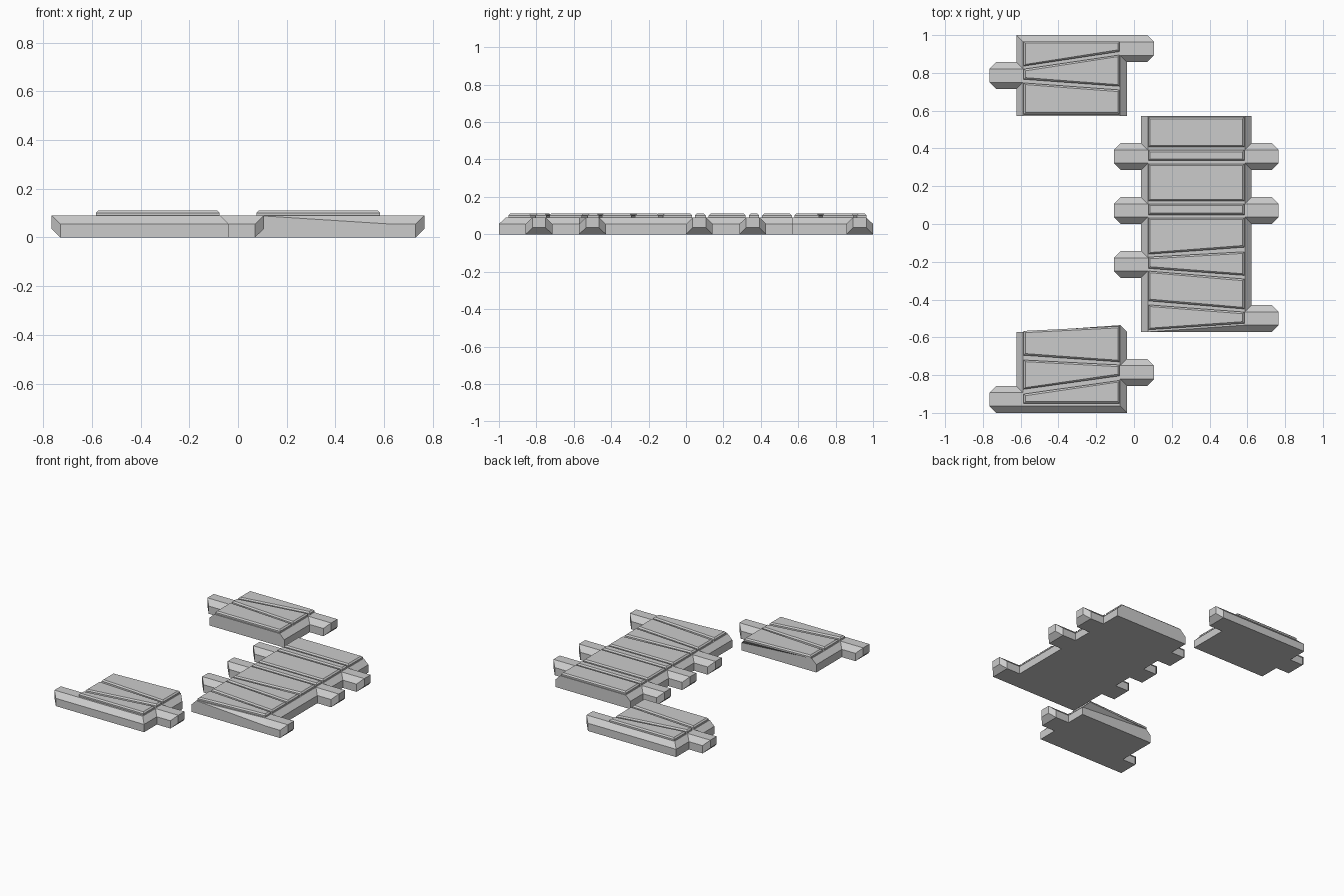
import bpy, bmesh

if "Cube" in bpy.data.objects:
    bpy.data.objects.remove(bpy.data.objects["Cube"])

C = 0.036          # chamfer size
U = 1 / 7          # tab pitch
Z_MID, Z_TOP = 0.055, 0.09


def finish(name, bm):
    bmesh.ops.recalc_face_normals(bm, faces=bm.faces)
    big = [f for f in bm.faces if len(f.verts) > 3]
    bmesh.ops.triangulate(bm, faces=big)
    bmesh.ops.dissolve_limit(bm, angle_limit=0.01, verts=bm.verts, edges=bm.edges)
    me = bpy.data.meshes.new(name)
    bm.to_mesh(me)
    bm.free()
    bpy.context.collection.objects.link(bpy.data.objects.new(name, me))


def side(x, s, y0, y1, tabs, in0, in1):
    """Outline columns (lower xy, upper xy, is tab tip), from y0 up to y1."""
    cols = []
    tabs = sorted(tabs)
    if not tabs or abs(tabs[0] * U - y0) > 0.01:
        cols.append(((x, y0), (x - s * C, y0 + in0), False))
    for k in tabs:
        a, b = k * U, (k + 1) * U
        xe = x + s * (U - C)
        cols += [((x, a), (x - s * C, a + C), False),
                 ((xe, a), (xe + s * C, a + C), True),
                 ((xe, b), (xe + s * C, b - C), True),
                 ((x, b), (x - s * C, b - C), False)]
    if not tabs or abs((tabs[-1] + 1) * U - y1) > 0.01:
        cols.append(((x, y1), (x - s * C, y1 + in1), False))
    return cols


def plate(name, xl, xr, y0, y1, left, right, ins):
    cols = side(xr, 1, y0, y1, right, ins[0], ins[1])
    cols += side(xl, -1, y0, y1, left, ins[3], ins[2])[::-1]
    bm = bmesh.new()
    B = [bm.verts.new((*p, 0)) for p, q, t in cols]
    M = [bm.verts.new((*p, Z_MID)) for p, q, t in cols]
    T = [bm.verts.new((*q, Z_TOP)) for p, q, t in cols]
    # raised lower corner of each tab end
    E = [bm.verts.new((*q, Z_TOP - Z_MID)) if t else None for p, q, t in cols]
    n = len(cols)
    for i in range(n):
        j = (i + 1) % n
        if E[i] and E[j]:
            bm.faces.new((B[i], M[i], T[i], E[i]))
            bm.faces.new((B[i], B[j], E[j], E[i]))
            bm.faces.new((E[i], E[j], T[j], T[i]))
            bm.faces.new((B[j], E[j], T[j], M[j]))
        else:
            bm.faces.new((B[i], B[j], M[j], M[i]))
            bm.faces.new((M[i], M[j], T[j], T[i]))
    bm.faces.new(T)
    bm.faces.new(B[::-1])
    finish(name, bm)


def panels(name, xl, xr, rows):
    """Raised panels; each row is left top, left bottom, right top, right bottom."""
    bm = bmesh.new()
    d = 0.009
    for lt, lb, rt, rb in rows:
        outer = [(xl, lb), (xr, rb), (xr, rt), (xl, lt)]
        inner = [(xl + d, lb + d), (xr - d, rb + d), (xr - d, rt - d), (xl + d, lt - d)]
        rings = [[bm.verts.new((*p, z)) for p in ring]
                 for ring, z in ((outer, Z_TOP - 0.001), (outer, 0.101), (inner, 0.11))]
        for a, b in zip(rings, rings[1:]):
            for i in range(4):
                j = (i + 1) % 4
                bm.faces.new((a[i], a[j], b[j], b[i]))
        bm.faces.new(rings[2])
        bm.faces.new(rings[0][::-1])
    finish(name, bm)


# Interlocking base plates
XO, XI = 0.623, 0.037
plate("back_plate", -XO, -XI, 4 * U, 1, [5], [6], (0, 0, -C, 0))
plate("middle_plate", XI, XO, -4 * U, 4 * U, [2, 0, -2], [2, 0, -4], (0, 0, 0, 0))
plate("front_plate", -XO, -XI, -1, -4 * U, [-7], [-6], (C, C, 0, 0))

# Raised slab panels
PO, PI = 0.584, 0.076
panels("back_panels", -PO, -PI, [
    (.966, .836, .966, .913),
    (.820, .766, .895, .729),
    (.747, .580, .710, .580)])
panels("middle_panels", PI, PO, [
    (.566, .407, .566, .407),
    (.391, .336, .391, .336),
    (.318, .121, .318, .121),
    (.106, .048, .106, .048),
    (.032, -.160, .032, -.123),
    (-.175, -.235, -.147, -.272),
    (-.249, -.407, -.291, -.450),
    (-.428, -.560, -.466, -.526)])
panels("front_panels", -PO, -PI, [
    (-.566, -.695, -.541, -.730),
    (-.720, -.875, -.746, -.804),
    (-.900, -.950, -.828, -.950)])
